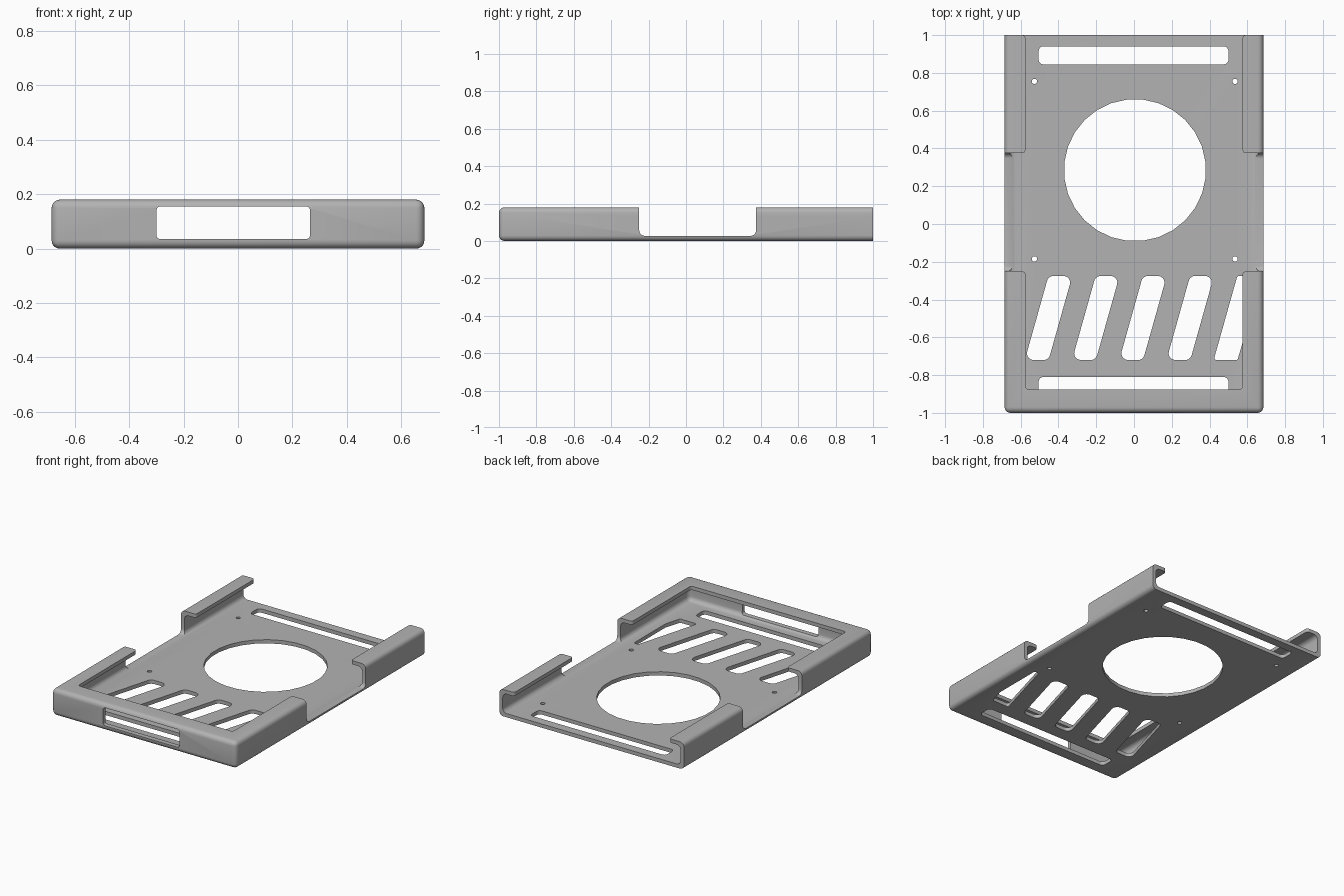
import bpy
import bmesh
from math import pi, cos, sin, tan
from mathutils import Vector

if "Cube" in bpy.data.objects:
    bpy.data.objects.remove(bpy.data.objects["Cube"])

W, H, T, R = 0.685, 0.18, 0.025, 0.03   # half width, height, wall, edge radius
LIP = 0.575                             # half width of the top opening
GAP = (-0.25, 0.375)                    # side cutaway along y

grey = bpy.data.materials.new("bare metal grey")
grey.use_nodes = True
colour = (0.45, 0.45, 0.45, 1)
grey.diffuse_color = colour
grey.node_tree.nodes["Principled BSDF"].inputs["Base Color"].default_value = colour


def finish(name, bm):
    bmesh.ops.recalc_face_normals(bm, faces=bm.faces)
    mesh = bpy.data.meshes.new(name)
    bm.to_mesh(mesh)
    bm.free()
    ob = bpy.data.objects.new(name, mesh)
    bpy.context.collection.objects.link(ob)
    mesh.materials.append(grey)
    return ob


def soft_box(name, lo, hi, radius):
    """Box with every edge rounded except those around its back face."""
    bm = bmesh.new()
    bmesh.ops.create_cube(bm, size=1)
    lo, hi = Vector(lo), Vector(hi)
    for v in bm.verts:
        v.co = Vector([hi[i] if v.co[i] > 0 else lo[i] for i in range(3)])
    edges = [e for e in bm.edges if min(v.co.y for v in e.verts) < hi.y - 0.01
             and not (max(v.co.y for v in e.verts) >= hi.y and
                      min(v.co.y for v in e.verts) >= hi.y)]
    bmesh.ops.bevel(bm, geom=edges, offset=radius, segments=5,
                    profile=0.5, affect='EDGES')
    return finish(name, bm)


def rounded(points, radius, steps=5):
    """Replace each corner of a polygon with an arc."""
    pts, out = [Vector(p) for p in points], []
    for i, p in enumerate(pts):
        a = (pts[i - 1] - p).normalized()
        b = (pts[(i + 1) % len(pts)] - p).normalized()
        half = a.angle(b) / 2
        centre = p + (a + b).normalized() * radius / sin(half)
        start = p + a * radius / tan(half) - centre
        end = p + b * radius / tan(half) - centre
        for k in range(steps + 1):
            t = k / steps
            sweep = pi - 2 * half
            out.append(centre + (start * sin((1 - t) * sweep) + end * sin(t * sweep)) / sin(sweep))
    return out


def rect(x0, x1, y0, y1):
    return [(x0, y0), (x1, y0), (x1, y1), (x0, y1)]


def disc(x, y, r, n):
    return [(x + r * cos(2 * pi * (k + 0.5) / n), y + r * sin(2 * pi * (k + 0.5) / n))
            for k in range(n)]


def prism(name, points, lo, hi, axis):
    """Extrude a flat outline along the given axis."""
    place = {'X': lambda p, d: (d, p[0], p[1]),
             'Y': lambda p, d: (p[0], d, p[1]),
             'Z': lambda p, d: (p[0], p[1], d)}[axis]
    bm = bmesh.new()
    face = bm.faces.new([bm.verts.new(place(p, lo)) for p in points])
    new = bmesh.ops.extrude_face_region(bm, geom=[face])["geom"]
    shift = Vector(place((0, 0), hi - lo))
    bmesh.ops.translate(bm, vec=shift, verts=[g for g in new if isinstance(g, bmesh.types.BMVert)])
    return finish(name, bm)


# Outer shell and its hollow, open at the back
tray = soft_box("mounting_tray", (-W, -1, 0), (W, 1, H), R)
cutters = [soft_box("hollow_cutter", (T - W, T - 1, T), (W - T, 1.2, H - T), R)]

# Top opening, leaving lips with rounded ends
half = [(LIP, -0.875), (LIP, GAP[0]), (0.9, GAP[0]), (0.9, GAP[1]),
        (LIP, GAP[1]), (LIP, 1), (0.9, 1), (0.9, 1.3)]
outline = half + [(-x, y) for x, y in reversed(half)]
cutters.append(prism("opening_cutter", rounded(outline, 0.018), 0.13, 0.3, 'Z'))

# Side cutaways
cutters.append(prism("side_cutter", rounded(rect(*GAP, T + 0.002, 0.5), 0.03), -0.9, 0.9, 'X'))

# Front window
cutters.append(prism("window_cutter", rounded(rect(-0.3, 0.265, 0.035, 0.155), 0.015),
                     -1.2, -0.94, 'Y'))

# Floor openings: fan hole, screw holes, straight slots and slanted vents
floor_cuts = [disc(0.005, 0.285, 0.376, 28)]
floor_cuts += [disc(x, y, 0.014, 16) for x in (-0.527, 0.535) for y in (-0.185, 0.755)]
floor_cuts += [rounded(rect(-0.505, 0.5, y, y + 0.095), 0.025) for y in (-0.905, 0.845)]
for i in range(4):
    x = i * 0.25
    floor_cuts.append(rounded([(x - 0.578, -0.72), (x - 0.452, -0.72),
                               (x - 0.327, -0.275), (x - 0.453, -0.275)], 0.035))
floor_cuts.append(rounded([(0.422, -0.72), (0.548, -0.72), (0.58, -0.61),
                           (0.58, -0.275), (0.547, -0.275)], 0.012))
for points in floor_cuts:
    cutters.append(prism("floor_cutter", points, -0.1, 0.06, 'Z'))

# Cut everything out of the shell
bpy.context.view_layer.objects.active = tray
for cutter in cutters:
    mod = tray.modifiers.new("cut", 'BOOLEAN')
    mod.operation, mod.solver, mod.object = 'DIFFERENCE', 'EXACT', cutter
    bpy.ops.object.modifier_apply(modifier=mod.name)
    bpy.data.objects.remove(cutter)

bpy.ops.object.select_all(action='DESELECT')
tray.select_set(True)
bpy.ops.object.shade_smooth_by_angle(angle=pi / 6)
